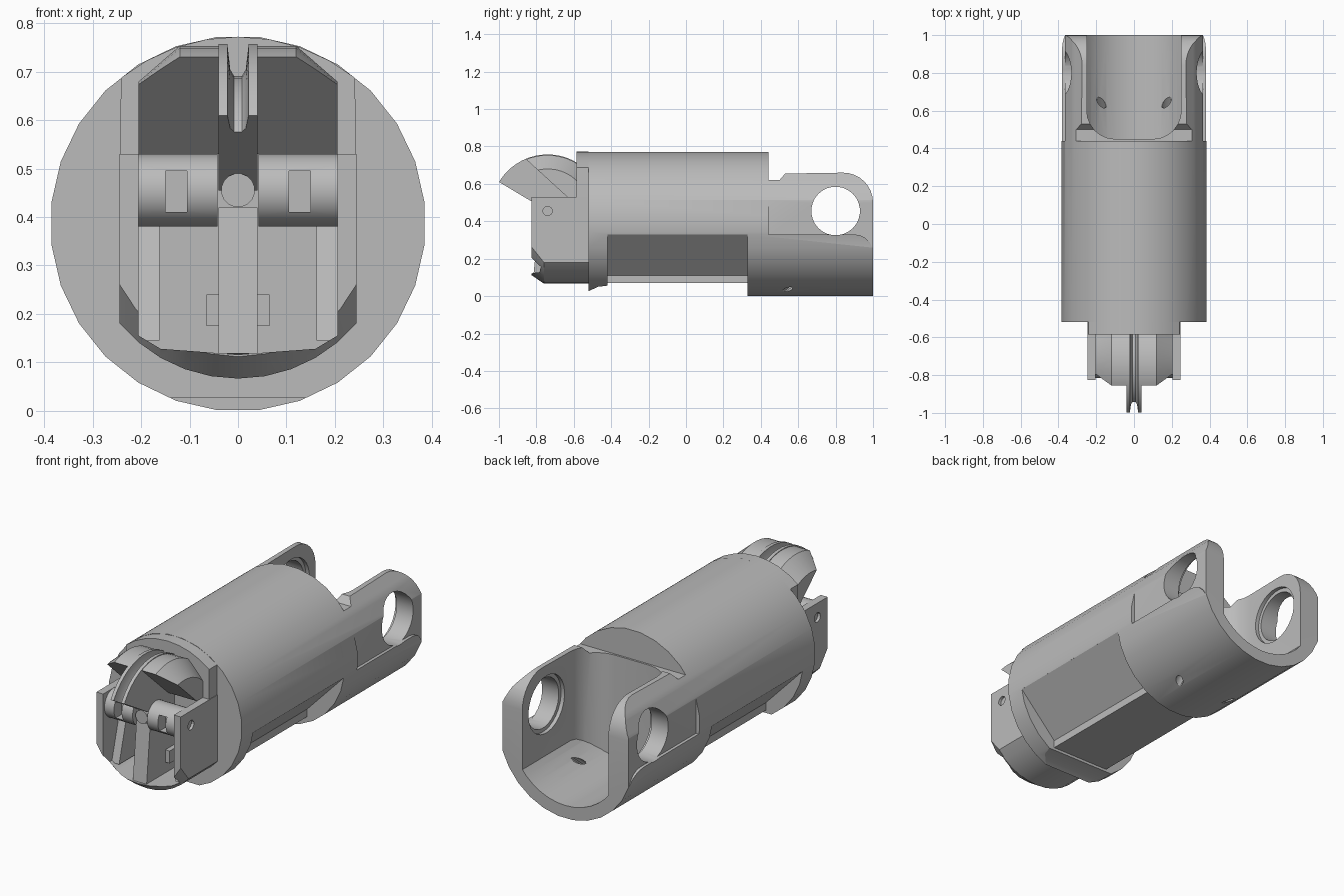
import bpy, bmesh, math

if "Cube" in bpy.data.objects:
    bpy.data.objects.remove(bpy.data.objects["Cube"])

CZ, R = 0.3865, 0.3875         # body axis height and radius
PY, PZ = -0.74, 0.455          # front pivot (y, z)
grey = bpy.data.materials.new("machined_grey")
grey.diffuse_color = (0.5, 0.5, 0.5, 1)
grey.use_nodes = True
grey.node_tree.nodes["Principled BSDF"].inputs["Base Color"].default_value = grey.diffuse_color


def loft(name, axis, sections):
    """Skin a list of (position, 2D outline) sections along an axis."""
    place = {"x": lambda t, u, v: (t, u, v), "y": lambda t, u, v: (u, t, v),
             "z": lambda t, u, v: (u, v, t)}[axis]
    bm = bmesh.new()
    rings = [[bm.verts.new(place(t, u, v)) for u, v in pts] for t, pts in sections]
    n = len(rings[0])
    for a, b in zip(rings, rings[1:]):
        for i in range(n):
            j = (i + 1) % n
            bm.faces.new((a[i], a[j], b[j], b[i]))
    bm.faces.new(rings[0])
    bm.faces.new(rings[-1])
    bmesh.ops.recalc_face_normals(bm, faces=bm.faces)
    mesh = bpy.data.meshes.new(name)
    bm.to_mesh(mesh)
    bm.free()
    mesh.materials.append(grey)
    obj = bpy.data.objects.new(name, mesh)
    bpy.context.collection.objects.link(obj)
    return obj


def prism(name, axis, a, b, pts):
    return loft(name, axis, [(a, pts), (b, pts)])


def arc(cx, cy, r, a0, a1, n):
    return [(cx + r * math.cos(math.radians(a0 + (a1 - a0) * i / n)),
             cy + r * math.sin(math.radians(a0 + (a1 - a0) * i / n))) for i in range(n + 1)]


def circle(cx, cy, r, n=28):
    return arc(cx, cy, r, 180 / n + 90, 450 + 180 / n, n)[:-1]


def rect(u0, u1, v0, v1):
    return [(u0, v0), (u1, v0), (u1, v1), (u0, v1)]


def combine(obj, tool, op="DIFFERENCE"):
    tool.hide_render = True
    m = obj.modifiers.new("bool", "BOOLEAN")
    m.operation, m.object, m.solver = op, tool, "EXACT"
    bpy.context.view_layer.objects.active = obj
    bpy.ops.object.modifier_apply(modifier=m.name)
    bpy.data.objects.remove(tool)


# Main barrel with the rear fork in one piece
body = prism("body", "y", -0.52, 1.0, circle(0, CZ, R))

# Fork ear outline, and ear sides set in behind a shoulder
ear = [(0.44, 0.62), (0.50, 0.62), (0.53, 0.655)] + arc(0.84, 0.50, 0.16, 90, 0, 8)
combine(body, prism("ear_cut", "x", -0.5, 0.5, ear + [(1.1, 0.5), (1.1, 0.9), (0.44, 0.9)]))
ledge = [(0.44, 0.33)] + arc(0.90, 0.23, 0.10, 90, 0, 5) + [(1.1, 0.23), (1.1, 0.8), (0.44, 0.8)]
for s in (-1, 1):
    combine(body, prism("ear_side_cut", "x", s * 0.366, s * 0.5, ledge))

# Hollow between the ears: rounded slot above a round floor
slot = prism("slot", "z", -0.1, 1.0, [(0.25, 1.1), (-0.25, 1.1)]
             + arc(-0.10, 0.60, 0.15, 180, 270, 6) + arc(0.10, 0.60, 0.15, 270, 360, 6))
floor_a = math.degrees(math.acos(0.26 / 0.32))
floor = arc(0, CZ, 0.32, -180 + floor_a, -floor_a, 12)
combine(slot, prism("slot_floor", "y", 0.3, 1.2, floor + [(0.26, 0.95), (-0.26, 0.95)]), "INTERSECT")
combine(body, slot)

# Cross pin holes with inner counterbore, and slanted drain holes
combine(body, prism("pin_hole", "x", -0.5, 0.5, circle(0.80, 0.455, 0.13)))
combine(body, prism("counterbore", "x", -0.27, 0.27, circle(0.80, 0.455, 0.15)))
for s in (-1, 1):
    combine(body, loft("drain_hole", "z", [(-0.06, circle(s * 0.143, 0.43, 0.023, 12)),
                                           (0.2, circle(s * 0.187, 0.74, 0.023, 12))]))

# Angled flats and flat underside in the middle
half = [(0.5, 0.33), (0.382, 0.33), (0.17, 0.11), (0.17, 0.07)]
flats = half + [(-x, z) for x, z in reversed(half)] + [(-0.5, -0.1), (0.5, -0.1)]
combine(body, prism("flats", "y", -0.42, 0.33, flats))
combine(body, prism("flange_cut", "x", -0.5, 0.5,
                    [(-0.6, 0.0), (-0.53, 0.022), (-0.47, 0.05), (-0.419, 0.056),
                     (-0.419, -0.1), (-0.6, -0.1)]))

# Cap step above the nose
cap_a = math.degrees(math.acos(0.243 / R))
prism("front_cap", "y", -0.585, -0.52,
      arc(0, CZ, R - 0.002, cap_a, 180 - cap_a, 8) + [(-0.243, 0.45), (0.243, 0.45)])


# Nose block with chamfered round bottom and open cavity
def nose_outline(r):
    a = math.degrees(math.acos(0.245 / r))
    return [(0.245, 0.53), (-0.245, 0.53)] + arc(0, CZ, r, -180 + a, -a, 10)


nose = loft("nose_block", "y", [(-0.825, nose_outline(0.275)), (-0.76, nose_outline(0.32)),
                                (-0.52, nose_outline(0.32))])
combine(nose, prism("cavity", "y", -0.9, -0.585,
                    [(0.205, 0.6), (-0.205, 0.6), (-0.205, 0.155), (-0.16, 0.128), (0, 0.116),
                     (0.16, 0.128), (0.205, 0.155)]))
for s in (-1, 1):
    combine(nose, prism("pivot_hole", "x", s * 0.23, s * 0.3, circle(PY, PZ, 0.025, 12)))

# Centre rib and the round stub at its top
prism("centre_rib", "x", -0.04, 0.04,
      [(-0.815, 0.118), (-0.785, 0.42), (-0.58, 0.42), (-0.58, 0.112)])
prism("rib_stub", "y", -0.80, -0.58, circle(0, PZ, 0.035, 16))

for s, side in ((-1, "left"), (1, "right")):
    # Pivot barrel with square pocket
    barrel = prism("pivot_barrel_" + side, "x", s * 0.042, s * 0.207, circle(PY, PZ, 0.075))
    combine(barrel, prism("pocket", "y", -0.9, -0.75,
                          rect(*sorted((s * 0.105, s * 0.15)), 0.41, 0.495)))
    # Sloped side arm and small stop inside the cavity
    prism("side_arm_" + side, "x", s * 0.162, s * 0.206,
          [(-0.755, 0.145), (-0.68, 0.42), (-0.58, 0.42), (-0.58, 0.145)])
    prism("stop_" + side, "x", s * 0.039, s * 0.065, rect(-0.66, -0.58, 0.175, 0.24))
    # Guide wing: slice of a chamfered wheel
    wing = loft("guide_wing_" + side, "x", [(s * x, circle(PY, PZ, r, 48)) for x, r in
                                            ((0.04, 0.299), (0.12, 0.299), (0.205, 0.225))])
    combine(wing, prism("wing_keep", "x", -0.5, 0.5,
                        [(-0.635, 0.53), (-0.95, 0.818), (-0.58, 0.818), (-0.58, 0.53)]), "INTERSECT")

# Grooved tongue: wheel sector sticking out forwards
rim = [(0.04, 0.3025), (0.022, 0.3025), (0.016, 0.25), (0.008, 0.236)]
tongue = loft("grooved_tongue", "x", [(x, circle(PY, PZ, r, 48)) for x, r in
                                      [(-x, r) for x, r in rim] + rim[::-1]])
combine(tongue, prism("tongue_keep", "x", -0.5, 0.5,
                      [(PY, PZ), (-1.1, 0.67), (-1.1, 0.82), (-0.58, 0.82), (-0.58, PZ)]), "INTERSECT")

# Smooth round surfaces, keep crisp edges
bpy.ops.object.select_all(action="DESELECT")
for obj in bpy.context.collection.objects:
    obj.select_set(True)
bpy.context.view_layer.objects.active = body
bpy.ops.object.shade_smooth_by_angle(angle=math.radians(25))
